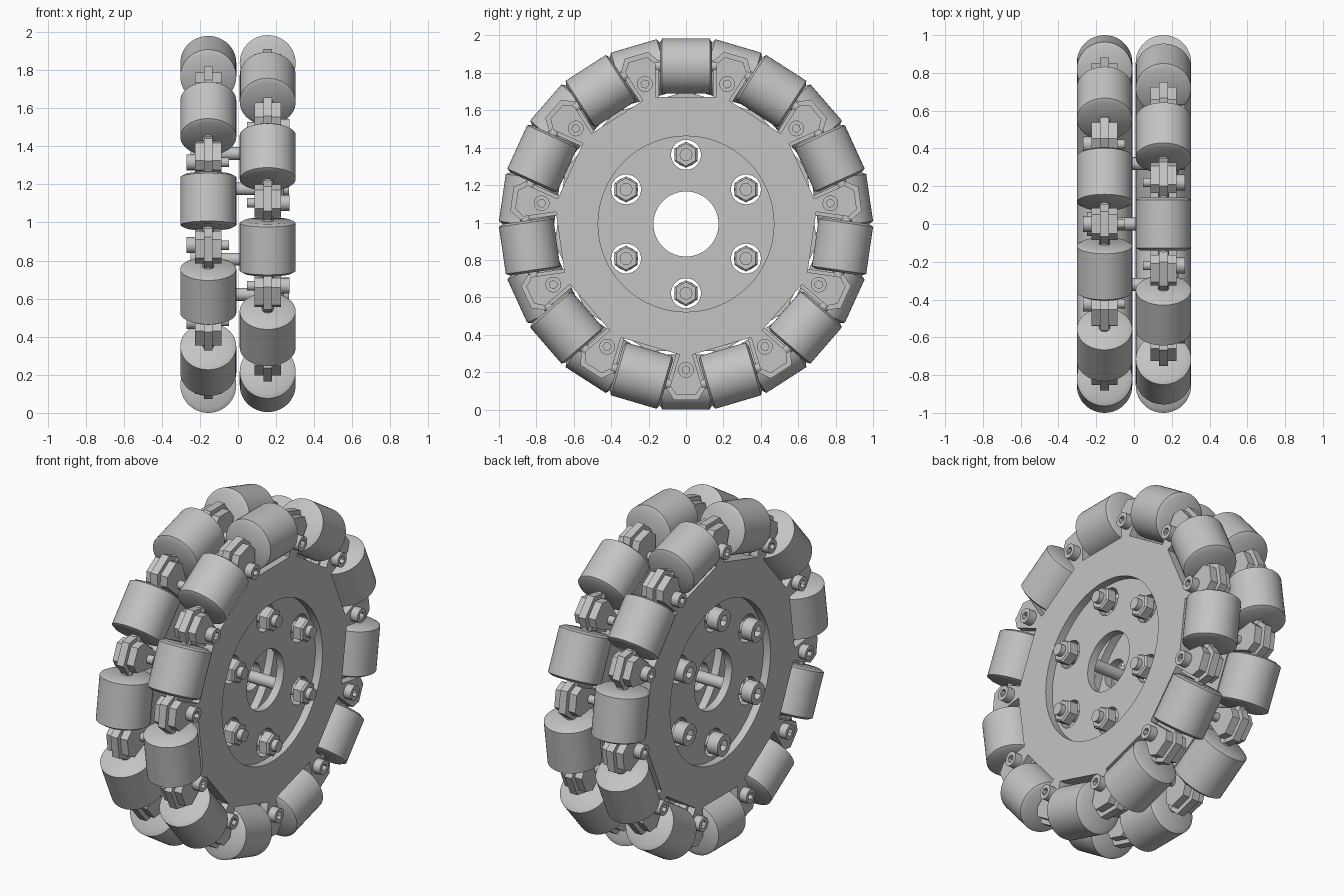
import bpy, bmesh
from math import pi, sin, cos, radians, tau
from mathutils import Matrix, Vector

if "Cube" in bpy.data.objects:
    bpy.data.objects.remove(bpy.data.objects["Cube"])

metal = bpy.data.materials.new("light grey")
metal.use_nodes = True
GREY = (0.55, 0.55, 0.55, 1)
metal.diffuse_color = GREY
metal.node_tree.nodes["Principled BSDF"].inputs["Base Color"].default_value = GREY

N = 11                      # rollers per wheel
STEP = tau / N
AXLE_Z = 0.992
ROLLER_R, ROLLER_HALF, PITCH_R = 0.147, 0.139, 0.845
LAYER = 0.046               # thickness of each hub layer
WHEEL_X = 0.156
# Wheel plane is drawn in local XY; local Z becomes the axle direction X
TO_WORLD = Matrix(((0, 0, 1, 0), (1, 0, 0, 0), (0, 1, 0, AXLE_Z), (0, 0, 0, 1)))


def finish(mesh):
    mesh.materials.clear()
    mesh.materials.append(metal)
    mesh.shade_smooth()
    mesh.set_sharp_from_angle(angle=radians(30))
    return mesh


def lathe(name, profile, sides=32):
    """Solid of revolution about local Z from (radius, z) points."""
    bm = bmesh.new()
    rings = [[bm.verts.new((r * cos(tau * i / sides), r * sin(tau * i / sides), z))
              for i in range(sides)] for r, z in profile]
    for a, b in zip(rings, rings[1:]):
        for i in range(sides):
            j = (i + 1) % sides
            bm.faces.new((a[i], a[j], b[j], b[i]))
    bm.faces.new(rings[0])
    bm.faces.new(rings[-1])
    bmesh.ops.recalc_face_normals(bm, faces=bm.faces)
    mesh = bpy.data.meshes.new(name)
    bm.to_mesh(mesh)
    bm.free()
    return finish(mesh)


def rod(name, r, z0, z1, sides=24):
    return lathe(name, [(r, z0), (r, z1)], sides)


def circle(r, cx=0, cy=0, sides=64):
    return [(cx + r * cos(tau * i / sides), cy + r * sin(tau * i / sides)) for i in range(sides)]


def plate(name, outlines, z0, z1):
    """Flat plate; the first outline is the edge, the rest are holes."""
    curve = bpy.data.curves.new(name, "CURVE")
    curve.dimensions = "2D"
    curve.fill_mode = "BOTH"
    curve.extrude = (z1 - z0) / 2
    for pts in outlines:
        s = curve.splines.new("POLY")
        s.points.add(len(pts) - 1)
        for p, (x, y) in zip(s.points, pts):
            p.co = (x, y, 0, 1)
        s.use_cyclic_u = True
    tmp = bpy.data.objects.new(name, curve)
    bpy.context.collection.objects.link(tmp)
    deps = bpy.context.evaluated_depsgraph_get()
    mesh = bpy.data.meshes.new_from_object(tmp.evaluated_get(deps))
    bpy.data.objects.remove(tmp)
    mesh.transform(Matrix.Translation((0, 0, (z0 + z1) / 2)))
    bm = bmesh.new()
    bm.from_mesh(mesh)
    bmesh.ops.remove_doubles(bm, verts=bm.verts, dist=0.0001)
    bmesh.ops.recalc_face_normals(bm, faces=bm.faces)
    bm.to_mesh(mesh)
    bm.free()
    return finish(mesh)


def place(name, mesh, matrix):
    ob = bpy.data.objects.new(name, mesh)
    bpy.context.collection.objects.link(ob)
    ob.matrix_world = TO_WORLD @ matrix
    return ob


def hub_outline(half, floor, shoulder, tip_half, tip):
    """Disc with a straight-floored slot per roller and a chamfered tab between."""
    pts = []
    for k in range(N):
        a = k * STEP
        for angle, h, u in ((a, shoulder, -half), (a, floor, -half), (a, floor, half),
                            (a, shoulder, half), (a + STEP / 2, tip, -tip_half),
                            (a + STEP / 2, tip, tip_half)):
            pts.append((h * cos(angle) - u * sin(angle), h * sin(angle) + u * cos(angle)))
    return pts


# Shared part meshes
holes = [circle(0.08, 0.37 * cos(k * pi / 3), 0.37 * sin(k * pi / 3), 32) for k in range(6)]
core_mesh = plate("hub_core", [hub_outline(0.145, 0.68, 0.87, 0.065, 0.94),
                               circle(0.174)] + holes, -LAYER / 2, LAYER / 2)
ring_mesh = plate("hub_ring", [hub_outline(0.163, 0.68, 0.855, 0.05, 0.915),
                               circle(0.47)], LAYER / 2, LAYER * 1.5)
roller_mesh = lathe("roller", [(0.125, -ROLLER_HALF), (ROLLER_R, -ROLLER_HALF + 0.012),
                               (ROLLER_R, ROLLER_HALF - 0.012), (0.125, ROLLER_HALF)], 48)
pin_mesh = rod("roller_pin", 0.03, -0.165, 0.165, 16)
screw_mesh = rod("tab_screw", 0.025, -0.109, 0.09)
screw_head_mesh = plate("tab_screw_head", [circle(0.042, sides=24), circle(0.022, sides=6)],
                        LAYER * 1.5, 0.115)

# Two wheels, the second mirrored and turned by half a roller step
for side, prefix, phase in ((1, "left", pi / 2), (-1, "right", -pi / 2)):
    offset = Matrix.Translation((0, 0, side * WHEEL_X))
    flip = Matrix.Rotation(0 if side > 0 else pi, 4, "X")
    spin = offset @ Matrix.Rotation(phase, 4, "Z")
    place(prefix + "_hub_core", core_mesh, spin)
    place(prefix + "_hub_ring_a", ring_mesh, spin)
    place(prefix + "_hub_ring_b", ring_mesh, spin @ Matrix.Rotation(pi, 4, "X"))
    for k in range(N):
        at_roller = spin @ Matrix.Rotation(k * STEP, 4, "Z") \
            @ Matrix.Translation((PITCH_R, 0, 0)) @ Matrix.Rotation(-pi / 2, 4, "X")
        place(prefix + "_roller", roller_mesh, at_roller)
        place(prefix + "_roller_pin", pin_mesh, at_roller)
        at_tab = spin @ Matrix.Rotation((k + 0.5) * STEP, 4, "Z") \
            @ Matrix.Translation((0.78, 0, 0)) @ flip
        place(prefix + "_tab_screw", screw_mesh, at_tab)
        place(prefix + "_tab_screw_head", screw_head_mesh, at_tab)

# Long bolts that join the wheels: nut on one end, socket head on the other
face = WHEEL_X + LAYER / 2
bolt_mesh = rod("joining_bolt", 0.034, -face - 0.035, face + 0.09)
nut_mesh = lathe("nut", [(0.07, face), (0.07, face + 0.05), (0.06, face + 0.06)], 6)
head_mesh = plate("bolt_head", [circle(0.063, sides=32), circle(0.033, sides=6)],
                  -face - 0.07, -face)
for k in range(6):
    at_bolt = Matrix.Rotation(pi / 6 + k * pi / 3, 4, "Z") @ Matrix.Translation((0.37, 0, 0))
    place("joining_bolt", bolt_mesh, at_bolt)
    place("nut", nut_mesh, at_bolt)
    place("bolt_head", head_mesh, at_bolt)
